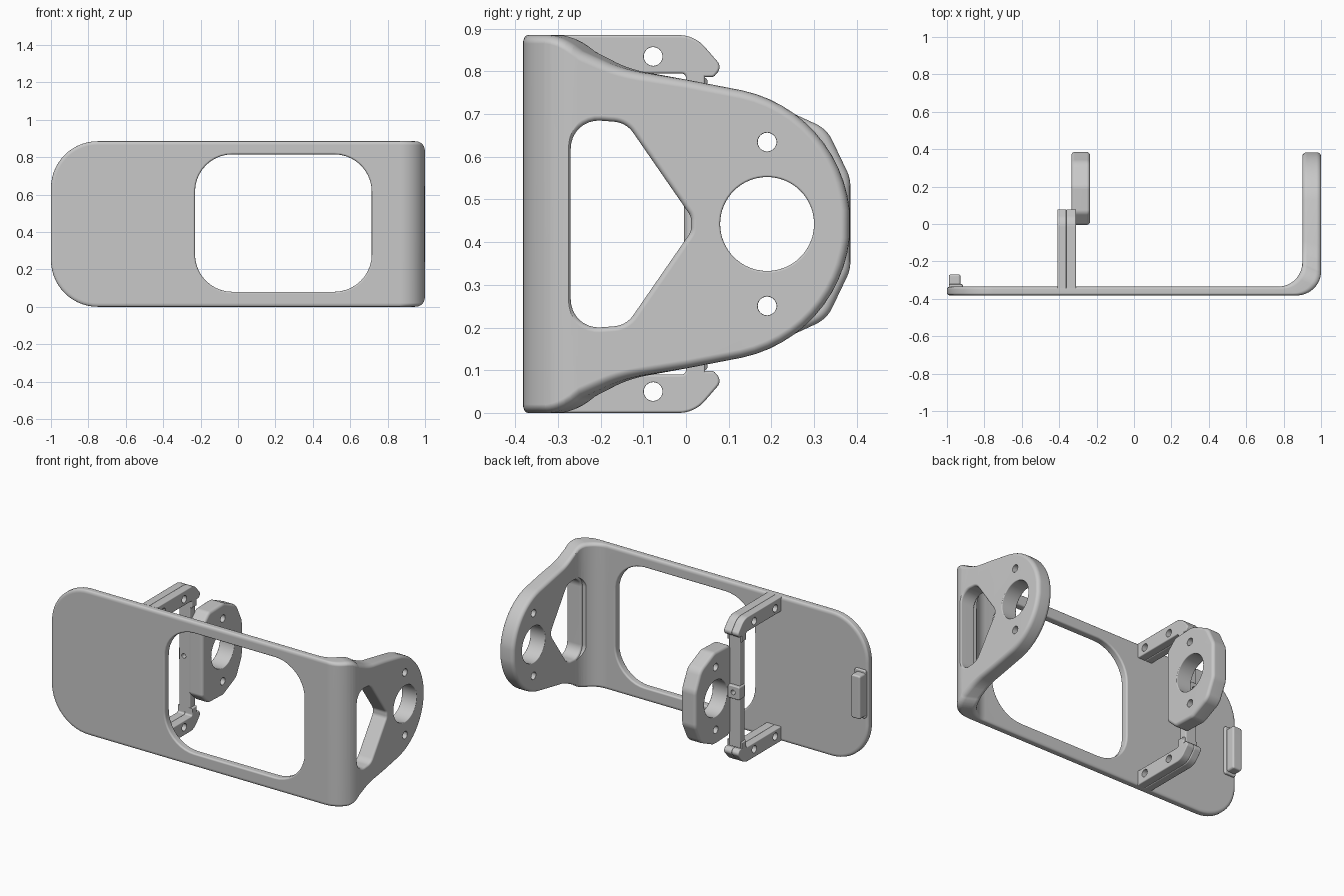
import bpy, bmesh
from math import sin, cos, pi, tan, radians
from mathutils import Vector

start_cube = bpy.data.objects.get("Cube")
if start_cube:
    bpy.data.objects.remove(start_cube, do_unlink=True)

grey = bpy.data.materials.new("plain grey")
grey.use_nodes = True
GREY = (0.58, 0.58, 0.58, 1)
grey.diffuse_color = GREY
grey.node_tree.nodes["Principled BSDF"].inputs["Base Color"].default_value = GREY

H = 0.885          # full height
MID = H / 2


# ---------- outline helpers ----------
def fillet(corners, steps=8):
    """Polygon of (u, v, radius) corners -> rounded outline."""
    out = []
    for i, (u, v, r) in enumerate(corners):
        p = Vector((u, v))
        if r == 0:
            out.append(p)
            continue
        a = (Vector(corners[i - 1][:2]) - p).normalized()
        b = (Vector(corners[(i + 1) % len(corners)][:2]) - p).normalized()
        half = a.angle(b) / 2
        centre = p + (a + b).normalized() * (r / sin(half))
        first = (p + a * (r / tan(half)) - centre).normalized()
        last = (p + b * (r / tan(half)) - centre).normalized()
        out += [centre + first.slerp(last, k / steps) * r for k in range(steps + 1)]
    return out


def circle(u, v, r, n=48):
    return [Vector((u + r * cos(2 * pi * k / n), v + r * sin(2 * pi * k / n))) for k in range(n)]


def box(u0, v0, u1, v1, r=0):
    return fillet([(u0, v0, r), (u1, v0, r), (u1, v1, r), (u0, v1, r)], 10)


def mirrored(half):
    """Close an upper half outline with its reflection about mid height."""
    return half + [(u, H - v, r) for u, v, r in reversed(half)]


def flip(corners):
    return [(u, H - v, r) for u, v, r in corners]


def offset(pts, amount):
    out = []
    for i, p in enumerate(pts):
        d1 = (p - pts[i - 1]).normalized()
        d2 = (pts[(i + 1) % len(pts)] - p).normalized()
        n1, n2 = Vector((d1.y, -d1.x)), Vector((d2.y, -d2.x))
        out.append(p + (n1 + n2) * (amount / (1 + n1.dot(n2))))
    return out


# ---------- solids ----------
def along_x(u, v, d):
    return Vector((d, u, v))


def along_y(u, v, d):
    return Vector((u, d, v))


def prism(name, pts, a, b, place, edge=0.01, depth=None, hole=False, cuts=()):
    """Extruded outline with rounded rims; as a hole its rims flare outwards."""
    depth = edge if depth is None else depth
    area = sum(pts[i - 1].x * p.y - pts[i - 1].y * p.x for i, p in enumerate(pts))
    if area < 0:
        pts = pts[::-1]
    arc = [k * pi / 8 for k in range(5)]
    sign = 1 if hole else -1
    rim = [(depth * (1 - cos(t)), sign * edge * (1 - sin(t))) for t in arc]
    rings = [(a + d, o) for d, o in rim] + [(b - d, o) for d, o in reversed(rim)]
    if hole:
        rings = [(a - 0.05, edge)] + rings + [(b + 0.05, edge)]
    bm = bmesh.new()
    loops = [[bm.verts.new((p.x, p.y, d)) for p in offset(pts, o)] for d, o in rings]
    n = len(pts)
    for low, high in zip(loops, loops[1:]):
        for i in range(n):
            j = (i + 1) % n
            bm.faces.new((low[i], low[j], high[j], high[i]))
    bm.faces.new(loops[0][::-1])
    bm.faces.new(loops[-1])
    for s in cuts:
        bmesh.ops.bisect_plane(bm, geom=bm.verts[:] + bm.edges[:] + bm.faces[:],
                               plane_co=(s, 0, 0), plane_no=(1, 0, 0))
    for v in bm.verts:
        v.co = place(*v.co)
    bmesh.ops.recalc_face_normals(bm, faces=bm.faces[:])
    mesh = bpy.data.meshes.new(name)
    bm.to_mesh(mesh)
    bm.free()
    mesh.materials.append(grey)
    obj = bpy.data.objects.new(name, mesh)
    bpy.context.collection.objects.link(obj)
    return obj


def activate(obj):
    bpy.ops.object.select_all(action='DESELECT')
    obj.select_set(True)
    bpy.context.view_layer.objects.active = obj


def carve(obj, cutters):
    activate(obj)
    for cutter in cutters:
        cutter.hide_render = True
        mod = obj.modifiers.new("hole", 'BOOLEAN')
        mod.operation = 'DIFFERENCE'
        mod.solver = 'EXACT'
        mod.object = cutter
        bpy.ops.object.modifier_apply(modifier=mod.name)
        bpy.data.objects.remove(cutter, do_unlink=True)


def hole(pts, a, b, place, edge=0.004):
    return prism("cutter", pts, a, b, place, edge, hole=True)


def finish(obj):
    activate(obj)
    bpy.ops.object.shade_smooth_by_angle(angle=radians(32))
    obj.modifiers.new("even shading", 'WEIGHTED_NORMAL').keep_sharp = True


# ---------- front plate folded into the side flange ----------
def fold(s, z, d):
    """Bend a flat sheet: s runs along the plate, round the corner, then back."""
    if s < 0.77:
        outer = Vector((s if s < 0.6 else 0.6 + (s - 0.6) * 0.27 / 0.17, -0.382, z))
        inner = Vector((s, -0.335, z))
    elif s <= 1.07:
        t = (s - 0.77) / 0.3 * pi / 2
        outer = Vector((0.87 + 0.13 * sin(t), -0.252 - 0.13 * cos(t), z))
        inner = Vector((0.77 + 0.13 * sin(t), -0.205 - 0.13 * cos(t), z))
    else:
        y = s - 1.275
        outer = Vector((1, y if y > 0 else y * 0.252 / 0.205, z))
        inner = Vector((0.9, y, z))
    return outer.lerp(inner, d)


nose = [(1.34 + 0.32 * cos(radians(t)), MID + 0.32 * sin(radians(t)), 0) for t in range(78, 0, -6)]
sheet = mirrored([(-1, H, 0.25), (1.0, H, 0.25), (1.15, 0.805, 0.25)] + nose)
bends = [0.6] + [0.77 + 0.025 * k for k in range(13)] + [1.275]
frame = prism("folded_frame", fillet(sheet, 14), 0, 1, fold, 0.02, 0.25, cuts=bends)

slot = fillet(mirrored([(-0.27, 0.69, 0.065), (-0.14, 0.68, 0.06), (0.012, 0.46, 0.03)]))


def shaft_holes(a, b):
    return [hole(circle(0.19, MID, 0.11, 64), a, b, along_x, 0.005)] + \
           [hole(circle(0.19, MID + s * 0.192, 0.022, 24), a, b, along_x, 0.002) for s in (1, -1)]


carve(frame, [hole(box(-0.23, 0.08, 0.715, 0.815, 0.2), -0.382, -0.335, along_y, 0.01),
              hole(slot, 0.9, 1.0, along_x, 0.012)] + shaft_holes(0.9, 1.0))
finish(frame)

# ---------- inner flange ----------
inner_outline = fillet(mirrored([(-0.005, 0.66, 0.03), (0.06, 0.72, 0.04), (0.2, 0.725, 0.06),
                                 (0.33, 0.665, 0.08), (0.385, 0.55, 0.08)]))
inner_flange = prism("inner_flange", inner_outline, -0.335, -0.235, along_x, 0.018)
carve(inner_flange, shaft_holes(-0.335, -0.235))
finish(inner_flange)

# ---------- upright rail behind the flange ----------
rail = prism("upright_rail", box(-0.4, 0.1, -0.325, H - 0.1), 0, 0.05, along_y, 0.006)
boss = prism("rail_boss", box(-0.41, MID - 0.04, -0.33, MID + 0.04, 0.01), 0.01, 0.07, along_y, 0.006)
for part in (rail, boss):
    carve(part, [hole(circle(-0.368, MID, 0.014, 24), 0, 0.07, along_y, 0.001)])
    finish(part)

# ---------- hooked arms, each made of two clamped layers ----------
hook = [(-0.345, 0.795, 0), (-0.345, H, 0), (0.02, H, 0.08), (0.085, 0.81, 0.02), (0.065, 0.787, 0.01),
        (0.045, 0.787, 0), (0.045, 0.75, 0), (0, 0.75, 0), (0, 0.795, 0.01)]
for level, shape in (("upper", hook), ("lower", flip(hook))):
    height = 0.835 if level == "upper" else H - 0.835
    for side, a, b in (("outer", -0.41, -0.362), ("inner", -0.362, -0.31)):
        arm = prism(f"{level}_arm_{side}_layer", fillet(shape), a, b, along_x, 0.006)
        carve(arm, [hole(circle(y, height, 0.022, 24), a, b, along_x, 0.001) for y in (-0.077, -0.28)])
        finish(arm)

# ---------- end lip on the plate ----------
lip = prism("end_lip", box(-0.99, 0.31, -0.928, 0.575, 0.012), -0.345, -0.27, along_y, 0.01)
finish(lip)
lip_foot = prism("lip_foot", box(-0.99, 0.295, -0.915, 0.59, 0.012), -0.345, -0.322, along_y, 0.006)
finish(lip_foot)
